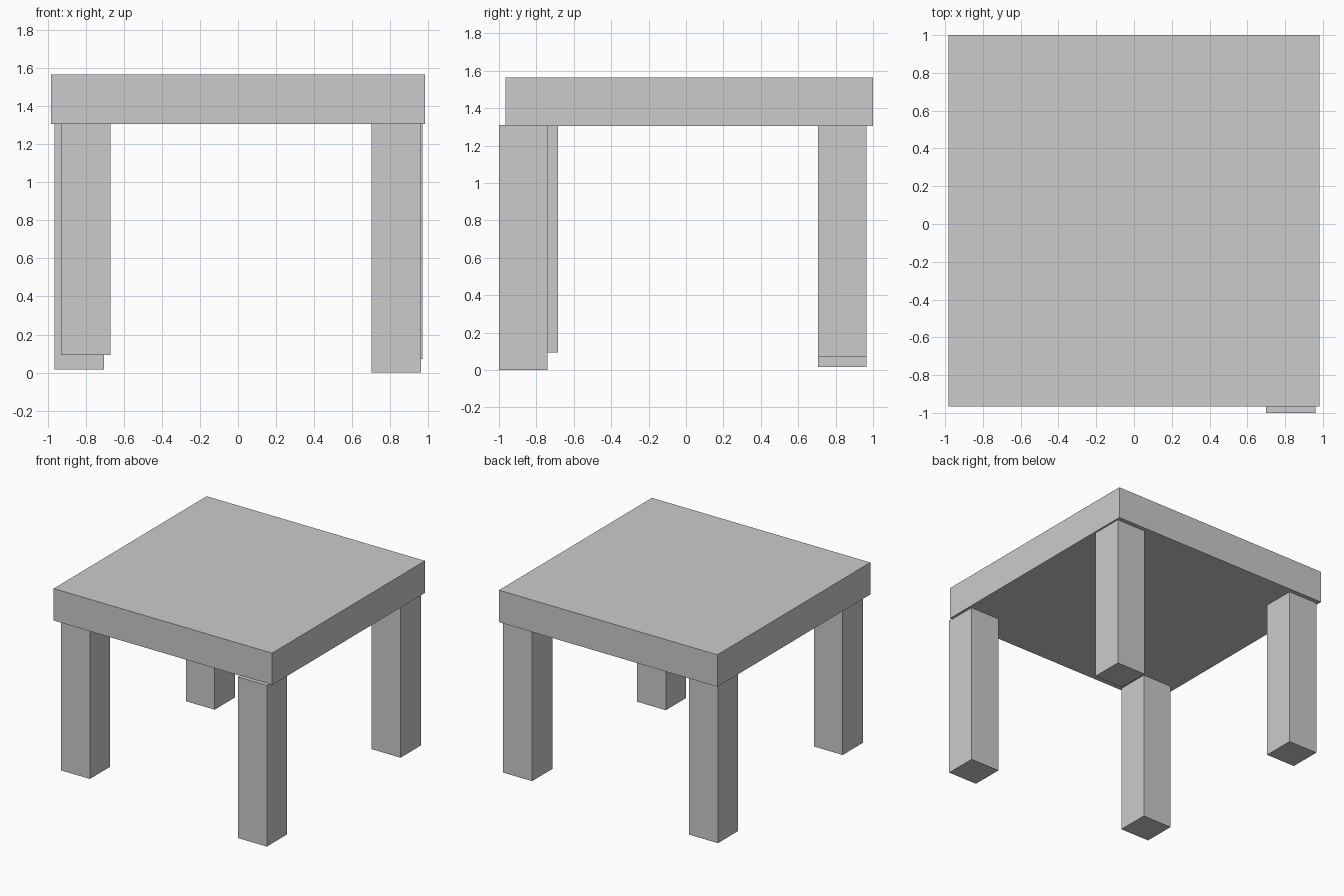
import bpy

if "Cube" in bpy.data.objects:
    bpy.data.objects.remove(bpy.data.objects["Cube"])


def box(name, lo, hi):
    """Axis-aligned box between two corners."""
    mid = [(a + b) / 2 for a, b in zip(lo, hi)]
    bpy.ops.mesh.primitive_cube_add(size=1, location=mid)
    ob = bpy.context.object
    ob.name = name
    ob.scale = [b - a for a, b in zip(lo, hi)]
    bpy.ops.object.transform_apply(location=False, rotation=False, scale=True)
    return ob


# Thick square top
box("table_top", (-0.982, -0.965, 1.305), (0.982, 1.0, 1.565))

# Four equal legs, each slightly offset; tops sink into the table top
LEG_WIDTH, LEG_LENGTH = 0.26, 1.31
legs = {
    "front_right_leg": (0.70, -1.0, 0.0),
    "front_left_leg": (-0.93, -0.945, 0.093),
    "back_right_leg": (0.708, 0.706, 0.073),
    "back_left_leg": (-0.964, 0.706, 0.016),
}
for name, (x, y, z) in legs.items():
    box(name, (x, y, z), (x + LEG_WIDTH, y + LEG_WIDTH, z + LEG_LENGTH))
